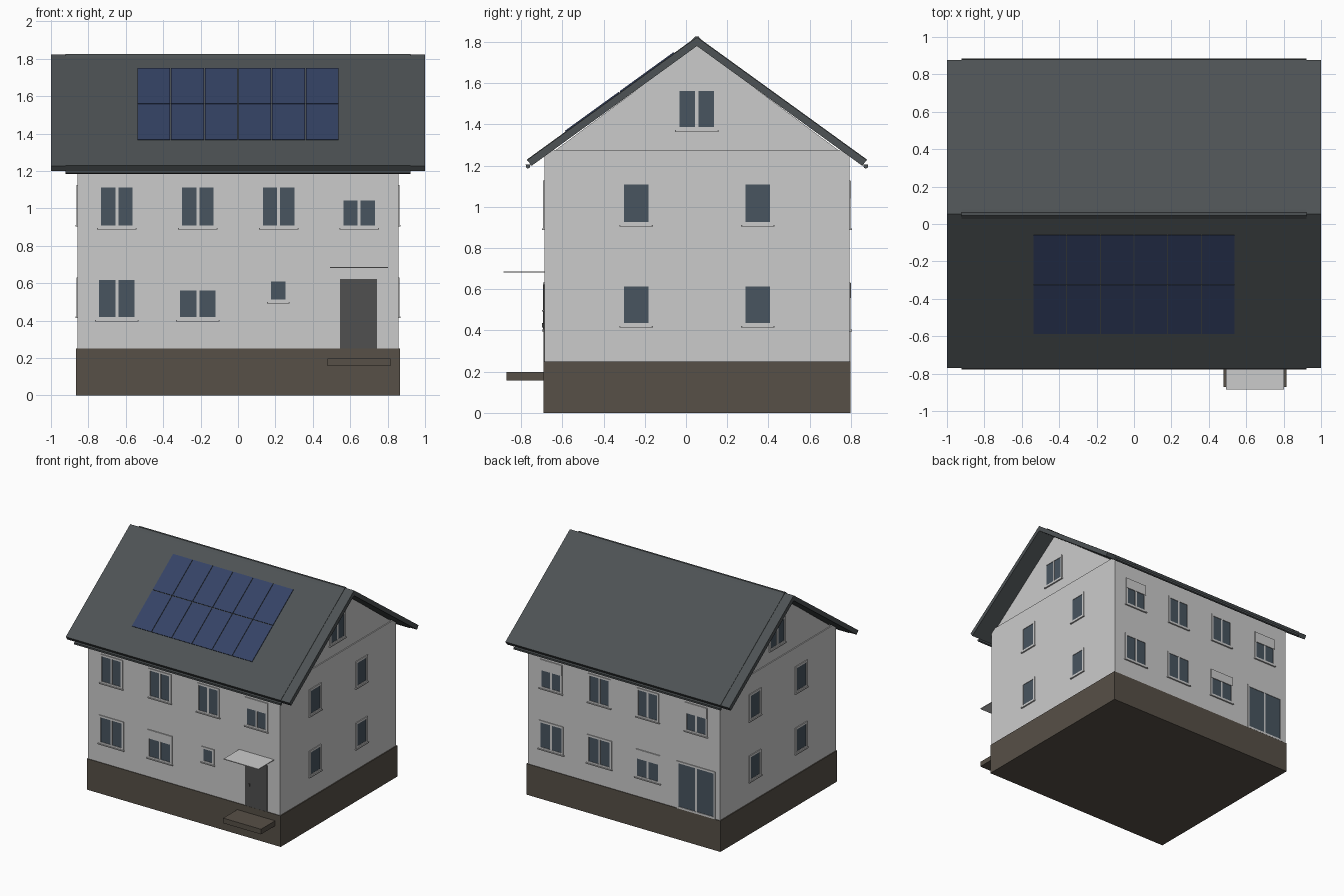
import bpy, bmesh
from mathutils import Vector

if "Cube" in bpy.data.objects:
    bpy.data.objects.remove(bpy.data.objects["Cube"])

def mat(name, c):
    m = bpy.data.materials.new(name)
    m.diffuse_color = (*c, 1)
    m.use_nodes = True
    m.node_tree.nodes["Principled BSDF"].inputs["Base Color"].default_value = m.diffuse_color
    return m

ROOF = mat("slate", (0.075, 0.085, 0.09))
PLINTH = mat("brown_render", (0.095, 0.08, 0.063))
GLASS = mat("glass", (0.065, 0.09, 0.115))
SOLAR = mat("solar_blue", (0.035, 0.055, 0.13))
DOOR = mat("door_grey", (0.08, 0.08, 0.08))

def finish(name, bm, m=None):
    bmesh.ops.recalc_face_normals(bm, faces=bm.faces)
    me = bpy.data.meshes.new(name)
    bm.to_mesh(me)
    bm.free()
    ob = bpy.data.objects.new(name, me)
    bpy.context.collection.objects.link(ob)
    if m:
        me.materials.append(m)
    return ob

def boxes(name, items, m=None):
    """items: pairs of opposite corners"""
    bm = bmesh.new()
    for a, b in items:
        a, b = Vector(a), Vector(b)
        vs = bmesh.ops.create_cube(bm, size=1)["verts"]
        for v in vs:
            v.co = Vector([(a[i] + b[i]) / 2 + v.co[i] * (b[i] - a[i]) for i in range(3)])
    return finish(name, bm, m)

def prism(name, yz, x0, x1, m=None):
    """yz profile extruded along x"""
    bm = bmesh.new()
    f = bm.faces.new([bm.verts.new((x0, y, z)) for y, z in yz])
    ext = bmesh.ops.extrude_face_region(bm, geom=[f])["geom"]
    bmesh.ops.translate(bm, vec=(x1 - x0, 0, 0),
                        verts=[g for g in ext if isinstance(g, bmesh.types.BMVert)])
    return finish(name, bm, m)

MID, X, YF, YB = 0.053, 0.858, -0.687, 0.793
SLOPE = 0.7235

# Plinth, walls, slightly inset gable
boxes("plinth", [((-0.866, -0.692, 0), (0.866, 0.798, 0.25))], PLINTH)
boxes("walls", [((-X, YF, 0.24), (X, YB, 1.275))])
prism("gable", [(-0.64, 1.27), (0.746, 1.27), (MID, 1.785)], -0.85, 0.85)

# Roof: points measured along the front slope, mirrored for the back
def on_roof(y, h=0):
    return (y - 0.586 * h, 1.227 + (y + 0.77) * SLOPE + 0.81 * h)

def flip(pts, back):
    return [(2 * MID - y, z) for y, z in pts] if back else pts

for back, side in ((False, "front"), (True, "back")):
    slab = [on_roof(-0.77), on_roof(MID), (MID, 1.78), on_roof(-0.77, -0.035)]
    prism("roof_slab_" + side, flip(slab, back), -1, 1, ROOF)
    tiles = [on_roof(-0.771, 0.003), on_roof(MID, 0.003), on_roof(MID, -0.005), on_roof(-0.771, -0.005)]
    prism("roof_tiles_" + side, flip(tiles, back), -0.922, 0.922, ROOF)
    gutter = [(-0.778, 1.205), (-0.755, 1.205), (-0.757, 1.19), (-0.767, 1.185), (-0.776, 1.19)]
    prism("gutter_" + side, flip(gutter, back), -0.922, 0.922, ROOF)
prism("ridge_cap", [(0.022, 1.802), (MID - 0.008, 1.826), (MID + 0.008, 1.826), (0.084, 1.802),
                    (MID, 1.79)], -0.922, 0.922, ROOF)

# Solar array: 6 x 2 panels
for row, (ya, yb) in enumerate(((-0.583, -0.322), (-0.317, -0.056))):
    for c in range(6):
        x = -0.54 + 0.18 * c
        prism(f"solar_panel_{row}_{c}", [on_roof(ya, 0.008), on_roof(yb, 0.008), on_roof(yb), on_roof(ya)],
              x + 0.003, x + 0.177, SOLAR)

# Wall frames: (along wall, height, outward) -> world
WALLS = {
    "front": lambda u, z, d: (u, YF - d, z),
    "back": lambda u, z, d: (u, YB + d, z),
    "right": lambda u, z, d: (X + d, u, z),
    "left": lambda u, z, d: (-X - d, u, z),
}

def window(wall, n, u, w, z0, z1, panes=2, shutter=0, off=0, sill=True):
    P = WALLS[wall]
    def b(u0, u1, a, c, d):
        return (P(u0, a, off - 0.01), P(u1, c, off + d))
    l, r, t = u - w / 2, u + w / 2, 0.016
    name = f"{wall}_window_{n}"
    frame = [b(l, l + t, z0, z1, 0.006), b(r - t, r, z0, z1, 0.006),
             b(l + t, r - t, z0, z0 + t, 0.006), b(l + t, r - t, z1 - t, z1, 0.006)]
    if panes == 2:
        frame.append(b(u - 0.008, u + 0.008, z0 + t, z1 - t, 0.005))
    boxes(name + "_frame", frame)
    boxes(name + "_glass", [b(l + t, r - t, z0 + t, z1 - t, 0.002)], GLASS)
    if sill:
        boxes(name + "_sill", [b(l - 0.006, r + 0.006, z0 - 0.006, z0 + 0.002, 0.012)])
    if shutter:
        boxes(name + "_shutter", [b(l + 0.002, r - 0.002, z1 - shutter, z1 - 0.001, 0.008)])

COLS = (-0.648, -0.215, 0.217, 0.648)
# Upper rows, front and back
for i, u in enumerate(COLS):
    window("front", f"upper_{i}", u, 0.2, 0.893, 1.127, shutter=0.086 if i == 3 else 0)
    window("back", f"upper_{i}", u, 0.2, 0.893, 1.127, shutter=0.086 if i in (0, 3) else 0)
# Lower rows
for i in (0, 1):
    window("front", f"lower_{i}", COLS[i], 0.22, 0.402, 0.632, shutter=0.07 * i)
window("front", "small", 0.215, 0.11, 0.497, 0.624, panes=1)
for i in (1, 2, 3):
    window("back", f"lower_{i}", COLS[i], 0.22, 0.402, 0.632, shutter=0.075 if i == 1 else 0)
window("back", "patio_door", COLS[0], 0.345, 0.25, 0.632, sill=False)
# Gable sides
for wall in ("right", "left"):
    for i, u in enumerate((-0.242, 0.348)):
        window(wall, f"upper_{i}", u, 0.15, 0.91, 1.125, panes=1)
        window(wall, f"lower_{i}", u, 0.15, 0.42, 0.63, panes=1)
    window(wall, "attic", 0.052, 0.2, 1.37, 1.578, off=-0.008)

# Entrance: door, handle, canopy, step
boxes("front_door", [((0.546, YF - 0.004, 0.25), (0.744, YF + 0.01, 0.623))], DOOR)
boxes("door_handle", [((0.581, YF - 0.012, 0.415), (0.593, YF, 0.437))], DOOR)
boxes("canopy", [((0.492, -0.886, 0.68), (0.803, YF + 0.005, 0.686))])
boxes("entrance_step", [((0.478, -0.872, 0.157), (0.816, YF, 0.198))], PLINTH)
